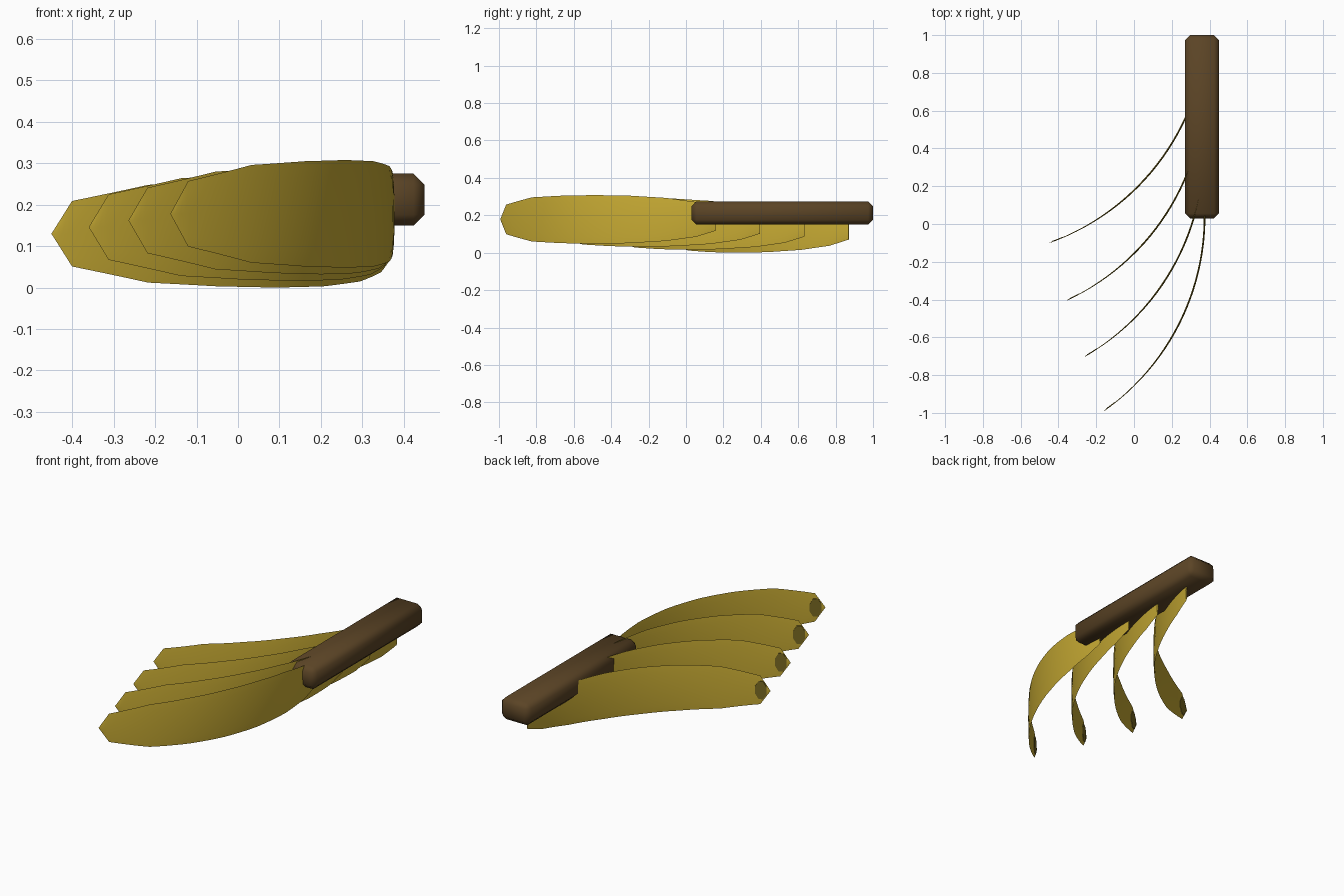
import bpy, bmesh, math

if "Cube" in bpy.data.objects:
    bpy.data.objects.remove(bpy.data.objects["Cube"])


def material(name, rgb):
    m = bpy.data.materials.new(name)
    m.diffuse_color = (*rgb, 1)
    m.use_nodes = True
    m.node_tree.nodes["Principled BSDF"].inputs["Base Color"].default_value = m.diffuse_color
    return m


YELLOW = material("ripe yellow", (0.58, 0.41, 0.034))
DARK = material("dark olive tip", (0.19, 0.14, 0.016))
BROWN = material("stalk brown", (0.105, 0.058, 0.019))

R = 1.26                    # bend radius of every blade
SWEEP = math.radians(60.5)  # bend angle from tip to base
LENGTH = R * SWEEP
# half height along the blade: (fraction from tip, half height)
PROFILE = [(0, 0.0), (0.04, 0.079), (0.195, 0.118), (0.35, 0.127), (0.5, 0.130),
           (0.65, 0.127), (0.8, 0.115), (0.92, 0.093), (1, 0.06)]


def finish(bm, name, mat, angle):
    bmesh.ops.recalc_face_normals(bm, faces=bm.faces)
    me = bpy.data.meshes.new(name)
    bm.to_mesh(me)
    bm.free()
    me.materials.append(mat)
    ob = bpy.data.objects.new(name, me)
    bpy.context.collection.objects.link(ob)
    bpy.ops.object.select_all(action='DESELECT')
    bpy.context.view_layer.objects.active = ob
    ob.select_set(True)
    bpy.ops.object.shade_smooth_by_angle(angle=math.radians(angle))
    return ob


def arc_point(base, start, t, offset, z):
    """Point on the bent blade; offset goes toward the inner side."""
    a, end = start + SWEEP * t, start + SWEEP
    x = base[0] - R * (math.sin(end) - math.sin(a))
    y = base[1] - R * (math.cos(a) - math.cos(end))
    return (x - math.sin(a) * offset, y + math.cos(a) * offset, base[2] + z)


def blade(name, base, start):
    bm = bmesh.new()
    rings = []
    # cross-sections of a thin lens, swept from tip to base
    for (t0, h0), (t1, h1) in zip(PROFILE, PROFILE[1:]):
        for k in range(4):
            f = k / 4
            rings.append((t0 + (t1 - t0) * f, h0 + (h1 - h0) * f))
    rings.append(PROFILE[-1])
    tip = bm.verts.new(arc_point(base, start, 0, 0, 0))
    loops = []
    for t, h in rings[1:]:
        thick = 0.0015 + 0.003 * min(1, t / 0.4)
        loops.append([bm.verts.new(arc_point(base, start, t,
                      thick * math.sin(a), h * math.cos(a)))
                      for a in (math.tau * i / 8 for i in range(8))])
    for i in range(8):
        bm.faces.new((tip, loops[0][i], loops[0][(i + 1) % 8]))
    for p, q in zip(loops, loops[1:]):
        for i in range(8):
            j = (i + 1) % 8
            bm.faces.new((p[i], q[i], q[j], p[j]))
    bm.faces.new(loops[-1])
    finish(bm, name, YELLOW, 40)


def tip_patch(name, base, start):
    # thin dark plate on the inner side of the tip
    bm = bmesh.new()
    sides = []
    for off in (0.0, 0.004):
        sides.append([bm.verts.new(arc_point(base, start,
                      (0.05 + 0.032 * math.cos(a)) / LENGTH, off, 0.054 * math.sin(a)))
                      for a in (math.tau * (i + 0.5) / 8 for i in range(8))])
    for s in sides:
        bm.faces.new(s)
    for i in range(8):
        j = (i + 1) % 8
        bm.faces.new((sides[0][i], sides[0][j], sides[1][j], sides[1][i]))
    finish(bm, name, DARK, 30)


# four fanned blades along the stalk
for n in range(4):
    base = (0.368, 0.16 + 0.2367 * n, 0.178 - 0.016 * n)
    start = math.radians(35 - 5.13 * n)
    blade(f"blade_{n + 1}", base, start)
    tip_patch(f"blade_tip_{n + 1}", base, start)

# chamfered stalk
bm = bmesh.new()
bmesh.ops.create_cube(bm, size=1)
for v in bm.verts:
    v.co = (0.36 + v.co.x * 0.18, 0.515 + v.co.y * 0.97, 0.2125 + v.co.z * 0.125)
bmesh.ops.bevel(bm, geom=bm.edges[:], offset=0.026, segments=1, affect='EDGES')
finish(bm, "stalk", BROWN, 50)
